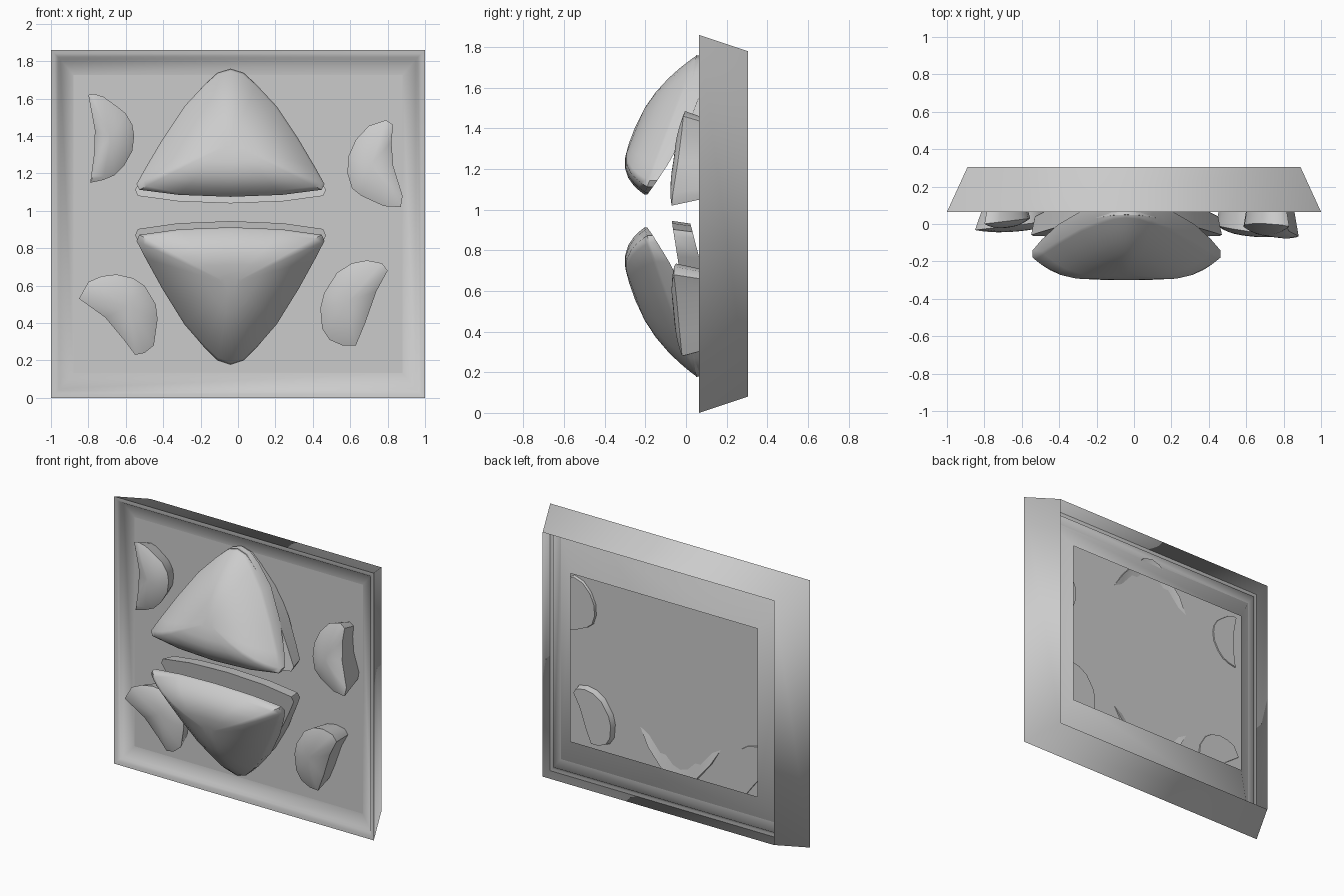
import bpy, bmesh

if "Cube" in bpy.data.objects:
    bpy.data.objects.remove(bpy.data.objects["Cube"])

CX, CZ = -0.04, 0.93


def finish(name, bm, angle=0.9):
    bmesh.ops.recalc_face_normals(bm, faces=bm.faces)
    me = bpy.data.meshes.new(name)
    bm.to_mesh(me)
    bm.free()
    ob = bpy.data.objects.new(name, me)
    bpy.context.collection.objects.link(ob)
    bpy.ops.object.select_all(action='DESELECT')
    ob.select_set(True)
    bpy.context.view_layer.objects.active = ob
    bpy.ops.object.shade_smooth_by_angle(angle=angle)
    return ob


def loft(bm, rings, cap_start=False, cap_end=False):
    """Join equal-length closed rings of points; optionally cap the ends."""
    vs = [[bm.verts.new(p) for p in r] for r in rings]
    for a, b in zip(vs, vs[1:]):
        n = len(a)
        for i in range(n):
            bm.faces.new((a[i], a[(i + 1) % n], b[(i + 1) % n], b[i]))
    if cap_start:
        bm.faces.new(vs[0])
    if cap_end:
        bm.faces.new(vs[-1])


def rect(hx, hz, y):
    return [(-hx, y, CZ - hz), (hx, y, CZ - hz), (hx, y, CZ + hz), (-hx, y, CZ + hz)]


def shell(name, pts, centre, rim_y, height, back_y, power=lambda z: 2.4, taper=1.0):
    """Domed front over a closed x-z outline, with a wall back to back_y."""
    cx, cz = centre
    rings = [[(cx + (x - cx) * taper, back_y(x, z), cz + (z - cz) * taper) for x, z in pts]]
    for s in (1.0, 0.97, 0.92, 0.84, 0.72, 0.55, 0.35, 0.12):
        ring = []
        for x, z in pts:
            px, pz = cx + (x - cx) * s, cz + (z - cz) * s
            ring.append((px, rim_y(px, pz) - height * (1 - s ** power(z)), pz))
        rings.append(ring)
    bm = bmesh.new()
    loft(bm, rings, True, True)
    bmesh.ops.triangulate(bm, faces=[f for f in bm.faces if len(f.verts) > 4])
    return finish(name, bm)


# Tray: tapered outer wall and rounded rim, open at the back
bm = bmesh.new()
loft(bm, [rect(0.89, 0.85, 0.305), rect(1.0, 0.93, 0.065), rect(0.98, 0.91, 0.069),
          rect(0.962, 0.892, 0.082), rect(0.95, 0.88, 0.1), rect(0.88, 0.797, 0.118)])
finish("tray", bm, 1.6)

# Recessed floor
bm = bmesh.new()
bm.faces.new([bm.verts.new(p) for p in rect(0.88, 0.797, 0.118)])
finish("tray_floor", bm)

# Sloping flange behind the floor
bm = bmesh.new()
loft(bm, [rect(0.88, 0.797, 0.118), rect(0.72, 0.585, 0.24)])
finish("tray_flange", bm)

# Half outline of a rounded triangle, as (side offset, distance from apex 0..1)
HALF = [(0.07, 0.03), (0.14, 0.12), (0.25, 0.29), (0.37, 0.55), (0.46, 0.77),
        (0.51, 0.90), (0.495, 0.945), (0.28, 0.985)]


def triangle(apex, mouth, widen=1.0):
    pts = [(0, 0)] + HALF + [(0, 1)] + [(-a, b) for a, b in reversed(HALF)]
    return [(CX + a * widen, apex + (mouth - apex) * b) for a, b in pts]


# Two split triangular pods: outer dome and thinner rear leaf, merged near the apex
for side, apex, mouth, rear in (("upper", 1.757, 1.075, 1.04), ("lower", 0.18, 0.912, 0.945)):
    def depth(z, apex=apex, mouth=mouth):
        return max(0.0, (z - apex) / (mouth - apex))

    mid = (CX, apex + (mouth - apex) * 0.58)
    shell(side + "_front_shell", triangle(apex, mouth, 0.985), mid,
          lambda x, z: 0.05 - 0.255 * depth(z), 0.17,
          lambda x, z: 0.1 - 0.29 * depth(z) ** 1.75, lambda z: 2.5 + 0.6 * depth(z))
    shell(side + "_rear_shell", triangle(apex - (mouth - apex) * 0.005, rear), mid,
          lambda x, z: 0.05 - 0.115 * depth(z), 0.0,
          lambda x, z: min(0.135, 0.21 - 0.18 * depth(z)), taper=0.96)

# Curved chips around the pods: outline, centre, z tilt, rim depth, back depth
CHIPS = {
    "upper_left_chip": ([(-.80, 1.62), (-.77, 1.625), (-.72, 1.61), (-.65, 1.56), (-.60, 1.52), (-.565, 1.46),
                         (-.555, 1.4), (-.565, 1.32), (-.61, 1.24), (-.66, 1.19), (-.72, 1.165), (-.79, 1.15),
                         (-.77, 1.3), (-.765, 1.43)], (-.68, 1.39), 0.0, 0.015, 0.125),
    "upper_right_chip": ([(.79, 1.485), (.70, 1.455), (.63, 1.38), (.59, 1.29), (.585, 1.2), (.61, 1.12),
                          (.66, 1.08), (.78, 1.025), (.87, 1.02), (.88, 1.08), (.83, 1.24), (.82, 1.37),
                          (.83, 1.46)], (.71, 1.24), 0.12, -0.025, 0.135),
    "lower_left_chip": ([(-.85, .53), (-.80, .62), (-.73, .65), (-.65, .66), (-.56, .64), (-.50, .60),
                         (-.44, .50), (-.43, .42), (-.45, .28), (-.50, .24), (-.55, .23), (-.61, .31),
                         (-.71, .43)], (-.58, .49), 0.0, 0.0, 0.125),
    "lower_right_chip": ([(.80, .68), (.77, .72), (.69, .735), (.61, .72), (.53, .67), (.46, .56), (.44, .48),
                          (.45, .37), (.49, .31), (.56, .28), (.63, .28), (.68, .40), (.74, .57)],
                         (.58, .51), -0.05, -0.025, 0.16),
}
for name, (pts, c, tilt, rim, back) in CHIPS.items():
    shell(name, pts, c,
          lambda x, z: rim + tilt * (z - c[1]) - 0.12 * (abs(x) - abs(c[0])), 0.035,
          lambda x, z: back, taper=0.8)
